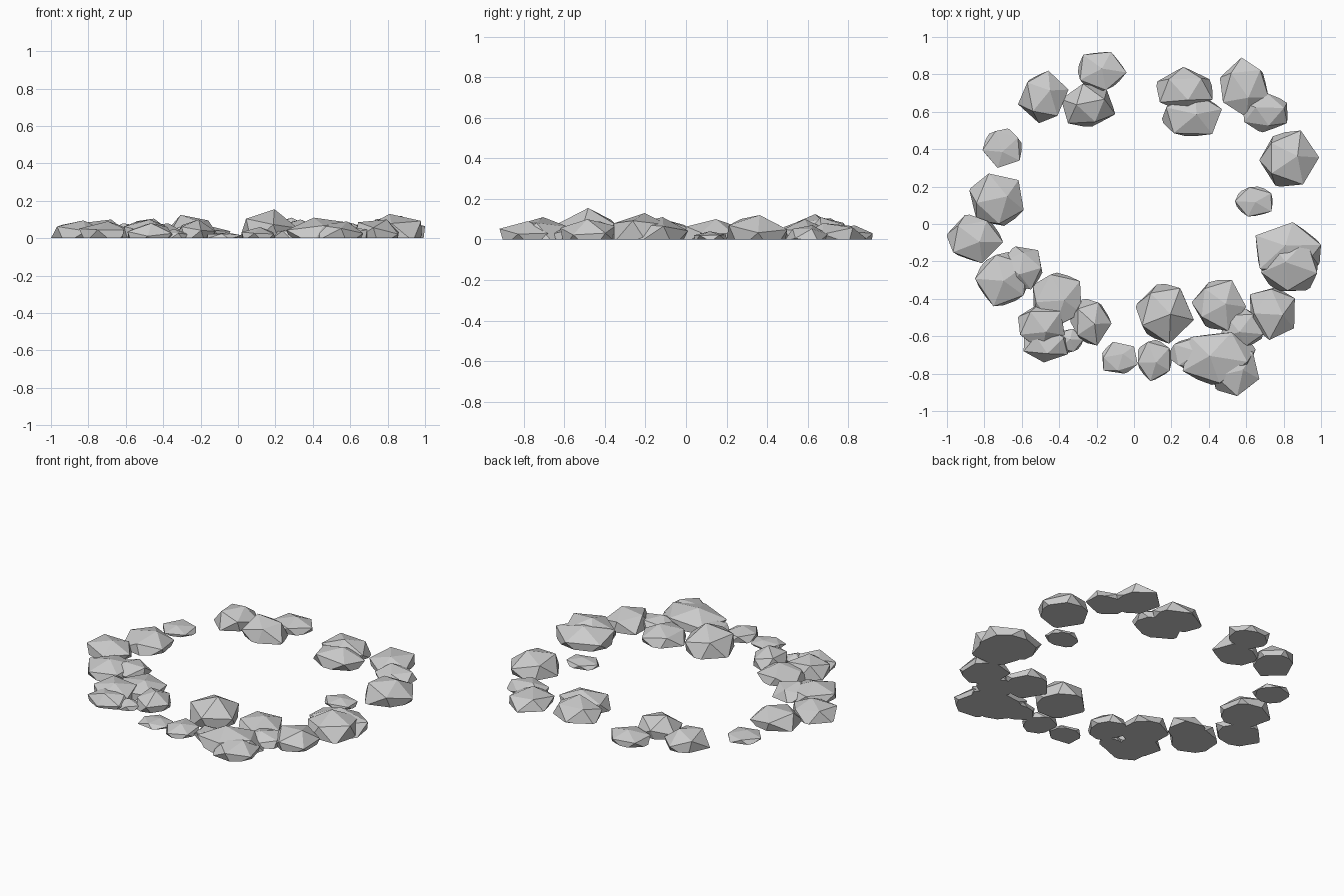
import bpy
import bmesh
import random
from math import radians
from mathutils import Euler, Vector

random.seed(8)

default_cube = bpy.data.objects.get("Cube")
if default_cube:
    bpy.data.objects.remove(default_cube, do_unlink=True)

# Single stone colour
stone = bpy.data.materials.new("stone_grey")
stone.use_nodes = True
stone_colour = (0.6, 0.6, 0.6, 1.0)
stone.diffuse_color = stone_colour
stone.node_tree.nodes["Principled BSDF"].inputs["Base Color"].default_value = stone_colour


def fit_to_box(bm, low, high):
    """Stretch the mesh so its bounds fill the given box."""
    for axis in range(3):
        values = [vert.co[axis] for vert in bm.verts]
        start, span = min(values), max(values) - min(values)
        for vert in bm.verts:
            share = (vert.co[axis] - start) / span
            vert.co[axis] = low[axis] + share * (high[axis] - low[axis])


def rock(name, west, east, south, north, height):
    """A tilted, roughened icosahedron, sliced flat underneath."""
    bm = bmesh.new()
    bmesh.ops.create_icosphere(bm, subdivisions=1, radius=1)
    tilt = Euler((radians(random.uniform(-20, 20)),
                  radians(random.uniform(-20, 20)),
                  radians(random.uniform(0, 72))))
    spin = tilt.to_matrix()
    for vert in bm.verts:
        vert.co = spin @ (vert.co * random.uniform(0.92, 1.08))

    # Flat base
    cut = bmesh.ops.bisect_plane(
        bm, geom=bm.verts[:] + bm.edges[:] + bm.faces[:],
        plane_co=Vector((0, 0, -0.15)), plane_no=Vector((0, 0, -1)),
        clear_outer=True)
    rim = [item for item in cut["geom_cut"] if isinstance(item, bmesh.types.BMEdge)]
    bmesh.ops.edgeloop_fill(bm, edges=rim)
    fit_to_box(bm, (west, south, 0), (east, north, height))
    bmesh.ops.recalc_face_normals(bm, faces=bm.faces[:])

    mesh = bpy.data.meshes.new(name)
    bm.to_mesh(mesh)
    bm.free()
    mesh.materials.append(stone)
    obj = bpy.data.objects.new(name, mesh)
    bpy.context.collection.objects.link(obj)
    return obj


# Back right cluster
rock("back_right_rock_outer", -.62, -.35, .54, .82, .105)
rock("back_right_rock_inner", -.39, -.1, .52, .75, .125)
rock("back_right_rock_rear", -.3, -.04, .71, .92, .07)

# Back left cluster
rock("back_left_rock_tall", .12, .42, .59, .84, .11)
rock("back_left_rock_inner", .15, .47, .47, .7, .1)
rock("back_left_rock_rear", .46, .72, .57, .89, .08)
rock("back_left_rock_outer", .58, .82, .49, .7, .07)

# Left side
rock("left_rock_back", .67, .99, .2, .5, .12)
rock("left_pebble", .54, .74, .04, .2, .04)
rock("left_rock_middle", .65, 1, -.3, .01, .11)
rock("left_rock_front", .68, .98, -.36, -.08, .13)

# Front left cluster
rock("front_left_rock_outer", .62, .86, -.62, -.34, .1)
rock("front_left_rock_inner", .31, .6, -.57, -.3, .09)
rock("front_left_rock_gap", .46, .7, -.66, -.45, .07)
rock("front_left_rock_tall", .01, .32, -.64, -.32, .155)
rock("front_left_rock_wide", .26, .65, -.86, -.58, .11)
rock("front_left_rock_front", .4, .67, -.92, -.66, .09)
rock("front_left_rock_low", .18, .46, -.78, -.6, .06)
rock("front_left_rock_small", .02, .2, -.84, -.62, .06)
rock("front_pebble", -.17, .02, -.8, -.63, .03)

# Front right cluster
rock("front_right_rock_inner", -.34, -.12, -.65, -.4, .1)
rock("front_right_rock_middle", -.62, -.37, -.68, -.42, .1)
rock("front_right_rock_front", -.59, -.34, -.74, -.55, .08)
rock("front_right_rock_small", -.42, -.27, -.69, -.56, .05)
rock("front_right_rock_rear", -.54, -.28, -.55, -.26, .08)

# Right side
rock("right_rock_front", -.85, -.56, -.44, -.15, .09)
rock("right_rock_inner", -.7, -.49, -.35, -.12, .08)
rock("right_rock_middle", -1, -.7, -.21, .05, .095)
rock("right_rock_back", -.88, -.59, -.01, .27, .1)
rock("right_pebble", -.81, -.6, .3, .51, .04)
